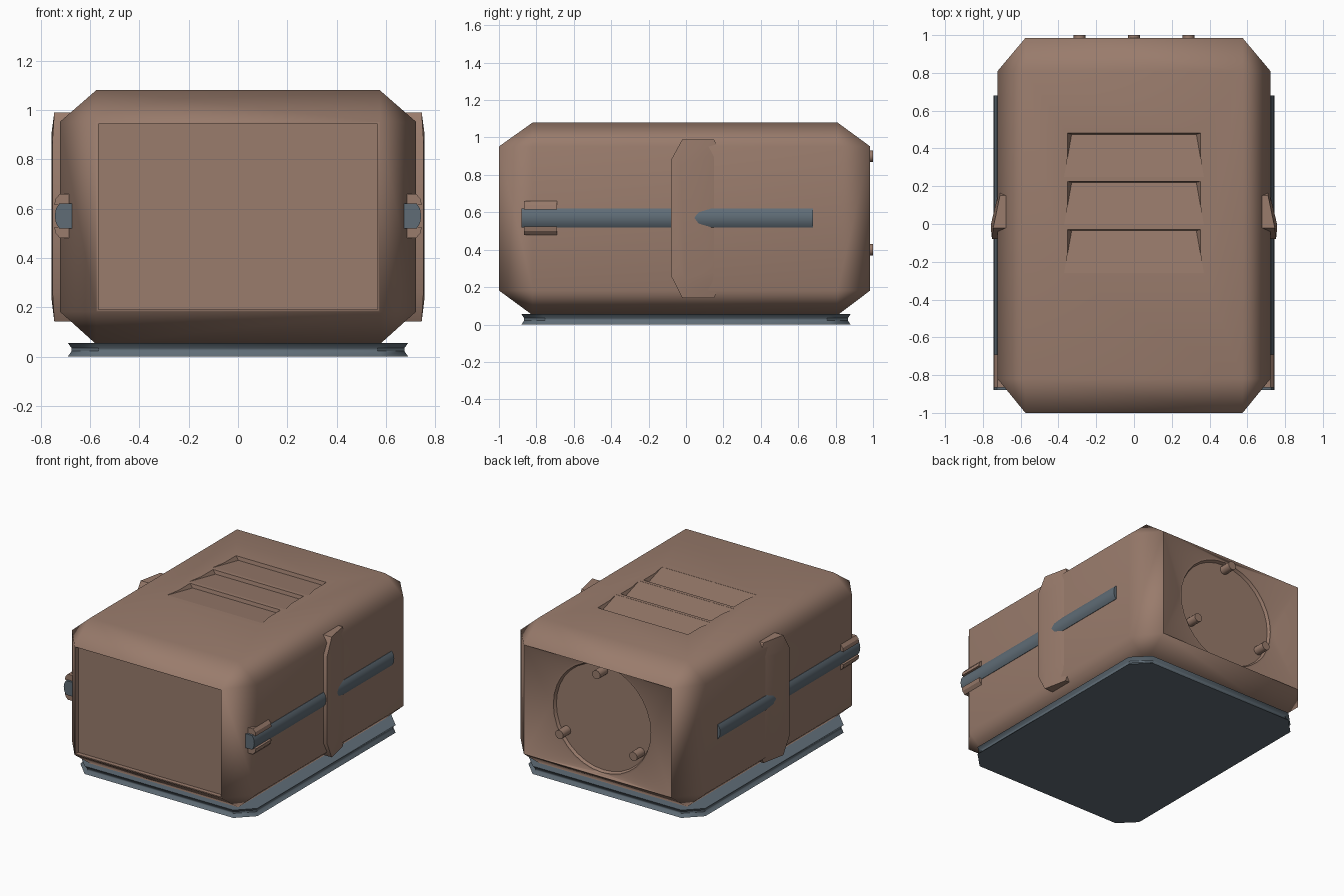
import bpy, bmesh, math
from mathutils import Vector

if "Cube" in bpy.data.objects:
    bpy.data.objects.remove(bpy.data.objects["Cube"])


def material(name, col):
    m = bpy.data.materials.new(name)
    m.diffuse_color = (*col, 1)
    m.use_nodes = True
    m.node_tree.nodes["Principled BSDF"].inputs["Base Color"].default_value = m.diffuse_color
    return m


BROWN = material("warm brown", (0.32, 0.20, 0.15))
SLATE = material("slate blue", (0.115, 0.15, 0.18))


def finish(bm, name, mat, angle=40):
    bmesh.ops.recalc_face_normals(bm, faces=bm.faces)
    me = bpy.data.meshes.new(name)
    bm.to_mesh(me)
    bm.free()
    ob = bpy.data.objects.new(name, me)
    bpy.context.collection.objects.link(ob)
    me.materials.append(mat)
    bpy.ops.object.select_all(action='DESELECT')
    ob.select_set(True)
    bpy.context.view_layer.objects.active = ob
    if angle:
        bpy.ops.object.shade_smooth_by_angle(angle=math.radians(angle))
    return ob


def loft(rings, name, mat, angle=40):
    """Skin a list of equal-length rings and cap both ends."""
    bm = bmesh.new()
    vs = [[bm.verts.new(p) for p in r] for r in rings]
    n = len(rings[0])
    for a, b in zip(vs, vs[1:]):
        for i in range(n):
            j = (i + 1) % n
            bm.faces.new((a[i], a[j], b[j], b[i]))
    bm.faces.new(vs[0])
    bm.faces.new(vs[-1])
    return finish(bm, name, mat, angle)


def cut_rect(hx, hy, c, z):
    return [(hx, -hy + c, z), (hx, hy - c, z), (hx - c, hy, z), (-hx + c, hy, z),
            (-hx, hy - c, z), (-hx, -hy + c, z), (-hx + c, -hy, z), (hx - c, -hy, z)]


# Body: hull of three pairs of rectangles gives a box with wide chamfers
Y0, Y1, CZ = -1.0, 0.985, 0.567
bm = bmesh.new()
for sx in (-1, 1):
    for y, yc in ((Y0, -0.82), (Y1, 0.81)):
        for z, zc in ((0.05, 0.182), (1.08, 0.952)):
            bm.verts.new((sx * 0.575, y, zc))
            bm.verts.new((sx * 0.722, yc, zc))
            bm.verts.new((sx * 0.575, yc, z))
bmesh.ops.convex_hull(bm, input=bm.verts)
bmesh.ops.dissolve_limit(bm, angle_limit=0.01, verts=bm.verts, edges=bm.edges)
bm.normal_update()
# Front panel: inset and pushed in
front = min(bm.faces, key=lambda f: f.calc_center_median().y)
bmesh.ops.inset_region(bm, faces=[front], thickness=0.012)
r = bmesh.ops.extrude_discrete_faces(bm, faces=[front])
bmesh.ops.translate(bm, verts=r['faces'][0].verts, vec=(0, 0.0, 0))
panel = r['faces'][0]
bmesh.ops.translate(bm, verts=panel.verts, vec=(0, 0.03, 0))
# Back: square frame funnelling into a sunken round plate
back = max(bm.faces, key=lambda f: f.calc_center_median().y)
corners = sorted(back.verts, key=lambda v: math.atan2(v.co.z - CZ, v.co.x) % math.tau)
bmesh.ops.delete(bm, geom=[back], context='FACES_ONLY')
N = 32


def ring(rad, y):
    return [bm.verts.new((rad * math.cos(math.tau * i / N), y,
                          CZ + rad * math.sin(math.tau * i / N))) for i in range(N)]


rim, lip, deep = ring(0.395, 0.935), ring(0.38, 0.935), ring(0.37, 0.915)
for i in range(N):
    j = (i + 1) % N
    k = i // 8
    bm.faces.new((corners[k], rim[i], rim[j]))
    bm.faces.new((rim[i], rim[j], lip[j], lip[i]))
    bm.faces.new((lip[i], lip[j], deep[j], deep[i]))
    if j % 8 == 0:
        bm.faces.new((corners[k], rim[j], corners[(k + 1) % 4]))
bm.faces.new(deep)
body = finish(bm, "body", BROWN, 0)

# Roof louvres: three shallow sawtooth cuts, tapered at the ends
for k in range(3):
    y = -0.27 + 0.255 * k
    cutter = loft([[(s * w, y + 0.01, 1.10), (s * w, y + 0.01, 1.079),
                    (s * w2, y + 0.235, 1.055), (s * w, y + 0.245, 1.10)]
                   for s, w, w2 in ((-1, 0.37, 0.33), (1, 0.37, 0.33))],
                  "louvre_cutter", BROWN, 0)
    mod = body.modifiers.new("cut", 'BOOLEAN')
    mod.object, mod.operation, mod.solver = cutter, 'DIFFERENCE', 'EXACT'
    bpy.context.view_layer.objects.active = body
    bpy.ops.object.modifier_apply(modifier="cut")
    bpy.data.objects.remove(cutter)
bpy.ops.object.select_all(action='DESELECT')
body.select_set(True)
bpy.context.view_layer.objects.active = body
bpy.ops.object.shade_smooth_by_angle(angle=math.radians(58))
wn = body.modifiers.new("normals", 'WEIGHTED_NORMAL')
wn.keep_sharp = True

# Three pegs around the round back plate
for k in range(3):
    a = math.radians(90 + 120 * k)
    cx, cz = 0.333 * math.cos(a), CZ + 0.333 * math.sin(a)
    loft([[(cx + 0.031 * math.cos(math.tau * i / 12), y,
            cz + 0.031 * math.sin(math.tau * i / 12)) for i in range(12)]
          for y in (0.905, 1.0)], "back_peg", BROWN)

# Base plate with a pinched edge
loft([cut_rect(0.69, 0.88, 0.11, 0.0), cut_rect(0.675, 0.865, 0.11, 0.022),
      cut_rect(0.675, 0.865, 0.11, 0.034), cut_rect(0.69, 0.88, 0.11, 0.055)],
     "base_plate", SLATE)

for s, side in ((1, "right"), (-1, "left")):
    # Side rail: rounded bar running front to back
    prof = [(0.66, 0.52), (0.725, 0.52), (0.738, 0.54), (0.743, 0.57),
            (0.738, 0.60), (0.725, 0.62), (0.66, 0.62)]
    loft([[(s * x, y, z) for x, z in prof] for y in (-0.88, 0.68)],
         side + "_rail", SLATE, 30)
    # Side cowl: wedge, thick in front and fading into the body
    outer = [(0.752, -0.08, 0.26), (0.745, -0.02, 0.143), (0.71, 0.15, 0.143),
             (0.71, 0.2, 0.24), (0.71, 0.2, 0.89), (0.71, 0.15, 0.99),
             (0.745, -0.02, 0.99), (0.752, -0.08, 0.88)]
    mid = [(0.757, -0.03, 0.29), (0.757, 0.0, 0.24), (0.724, 0.14, 0.24),
           (0.722, 0.15, 0.29), (0.722, 0.15, 0.85), (0.724, 0.14, 0.90),
           (0.757, 0.0, 0.90), (0.757, -0.03, 0.85)]
    loft([[(s * 0.66, y, z) for x, y, z in outer],
          [(s * x, y, z) for x, y, z in outer],
          [(s * x, y, z) for x, y, z in mid]], side + "_cowl", BROWN, 30)
    # Clips above and below the rail's front end
    for d in (-1, 1):
        loft([[(s * x, y, 0.57 + d * h) for x, h in
               ((0.66, 0.045), (0.745, 0.045), (0.74, 0.07), (0.722, 0.09), (0.66, 0.09))]
              for y in (-0.865, -0.69)], side + "_rail_clip", BROWN, 30)
